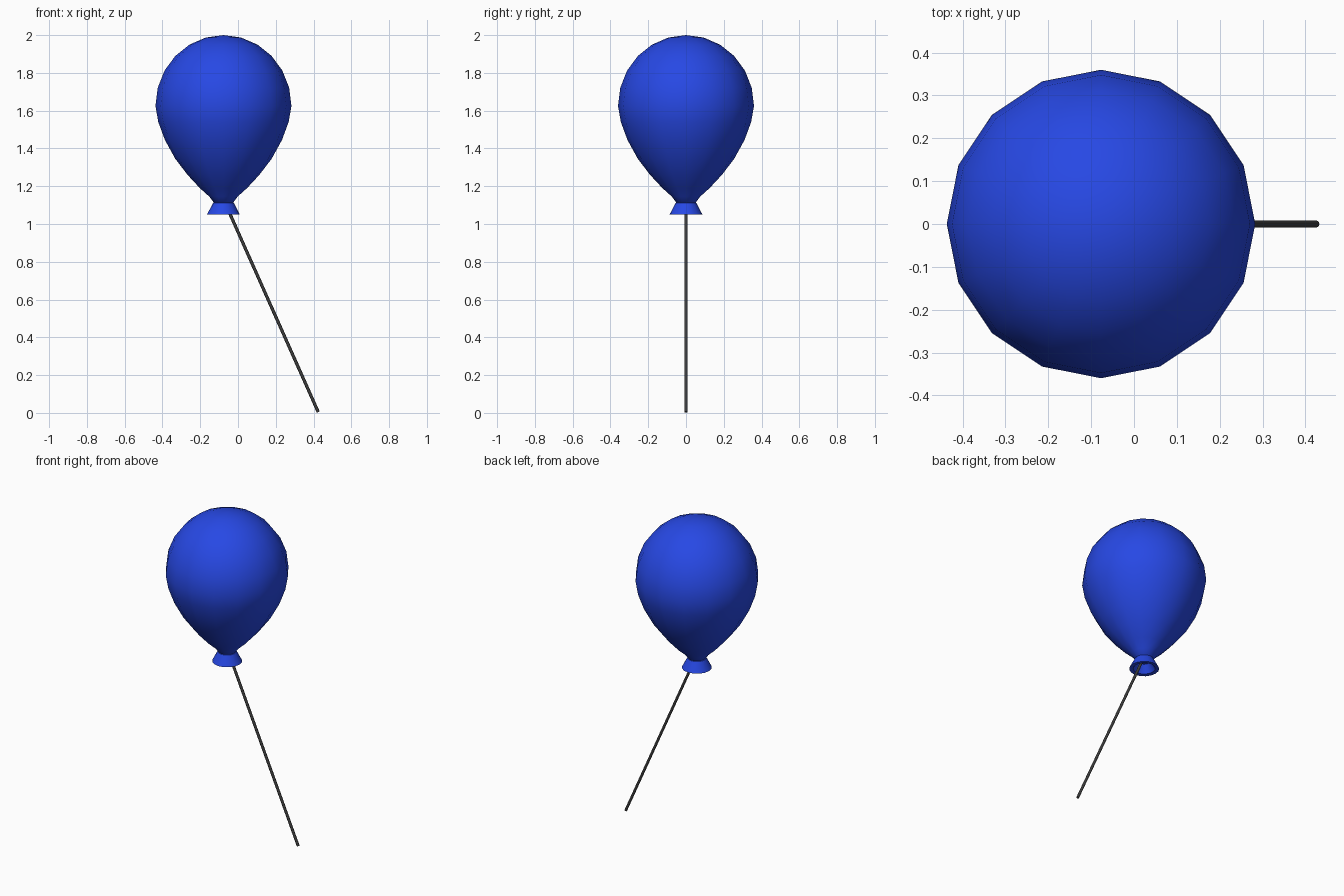
import bpy, bmesh, math
from mathutils import Vector

cube = bpy.data.objects.get("Cube")
if cube:
    bpy.data.objects.remove(cube, do_unlink=True)

AXIS_X = -0.077
SIDES = 16


def material(name, rgb):
    mat = bpy.data.materials.new(name)
    mat.use_nodes = True
    mat.diffuse_color = (*rgb, 1)
    bsdf = mat.node_tree.nodes["Principled BSDF"]
    bsdf.inputs["Base Color"].default_value = (*rgb, 1)
    bsdf.inputs["Roughness"].default_value = 0.6
    return mat


def lathe(name, profile, mat, angle):
    """Spin (radius, height) points, listed bottom to top, about the balloon axis."""
    bm = bmesh.new()
    verts = [bm.verts.new((r, 0, z)) for r, z in profile]
    edges = [bm.edges.new(pair) for pair in zip(verts, verts[1:])]
    bmesh.ops.spin(bm, geom=verts + edges, cent=(0, 0, 0), axis=(0, 0, 1),
                   angle=math.tau, steps=SIDES, use_duplicate=False)
    bmesh.ops.remove_doubles(bm, verts=bm.verts, dist=0.0005)
    bmesh.ops.recalc_face_normals(bm, faces=bm.faces)
    mesh = bpy.data.meshes.new(name)
    bm.to_mesh(mesh)
    bm.free()
    mesh.materials.append(mat)
    obj = bpy.data.objects.new(name, mesh)
    obj.location.x = AXIS_X
    bpy.context.collection.objects.link(obj)
    smooth(obj, angle)
    return obj


def smooth(obj, angle):
    bpy.ops.object.select_all(action="DESELECT")
    obj.select_set(True)
    bpy.context.view_layer.objects.active = obj
    bpy.ops.object.shade_smooth_by_angle(angle=math.radians(angle))


blue = material("balloon blue", (0.02, 0.065, 0.78))
grey = material("string grey", (0.045, 0.045, 0.045))

# Balloon body: tapered underside, then a round dome
taper = [(0, 1.095), (0.045, 1.105), (0.075, 1.145), (0.125, 1.19),
         (0.19, 1.26), (0.255, 1.345), (0.31, 1.445), (0.345, 1.54)]
dome = [(0.36 * math.cos(a), 1.625 + 0.375 * math.sin(a))
        for a in (math.radians(15 * i) for i in range(7))]
lathe("balloon_body", taper + dome, blue, 60)

# Flared mouth with a hollow underside
lathe("balloon_mouth", [(0.035, 1.10), (0.064, 1.052), (0.087, 1.05),
                        (0.055, 1.112), (0.03, 1.118)], blue, 30)

# Slanted string from the mouth to the ground
top, bottom = Vector((-0.07, 0, 1.115)), Vector((0.425, 0, 0.004))
run = top - bottom
bpy.ops.mesh.primitive_cylinder_add(vertices=8, radius=0.0085, depth=run.length,
                                    location=(top + bottom) / 2,
                                    rotation=run.to_track_quat("Z", "Y").to_euler())
string = bpy.context.object
string.name = string.data.name = "string"
string.data.materials.append(grey)
smooth(string, 50)
